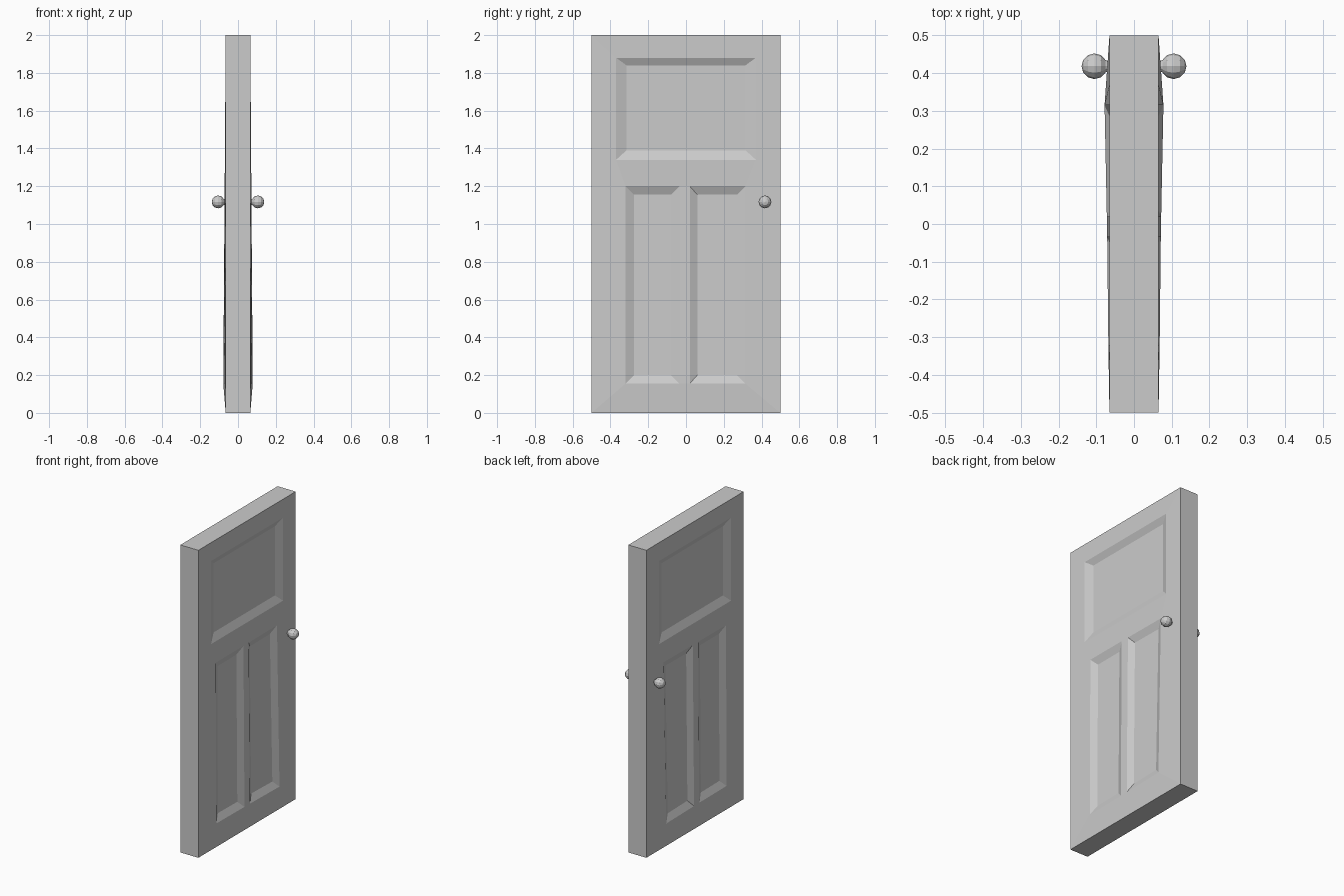
import bpy, bmesh, math

if "Cube" in bpy.data.objects:
    bpy.data.objects.remove(bpy.data.objects["Cube"])


def finish(bm, name):
    bmesh.ops.recalc_face_normals(bm, faces=bm.faces)
    mesh = bpy.data.meshes.new(name)
    bm.to_mesh(mesh)
    bm.free()
    ob = bpy.data.objects.new(name, mesh)
    bpy.context.collection.objects.link(ob)
    mod = ob.modifiers.new("both_sides", 'MIRROR')
    mod.use_axis = (True, False, False)
    mod.merge_threshold = 0.0005
    return ob


T = 0.065       # half thickness
DEPTH = 0.02    # panel recess

# Door leaf: one half, mirrored across its middle plane
bm = bmesh.new()


def ring(y0, y1, z0, z1, xs):
    """Rectangle corners: bottom left, bottom right, top right, top left."""
    pts = [(y0, z0), (y1, z0), (y1, z1), (y0, z1)]
    return [bm.verts.new((x, y, z)) for x, (y, z) in zip(xs, pts)]


def bridge(a, b):
    for i in range(4):
        j = (i + 1) % 4
        bm.faces.new((a[i], a[j], b[j], b[i]))


def panel(outer, inner, xs):
    """Recessed panel with sloped edges; returns its outer corners."""
    a = ring(*outer, xs)
    b = ring(*inner, [x - DEPTH for x in xs])
    bridge(a, b)
    bm.faces.new(b)
    return a


# Outline and edge faces
edge = ring(-0.5, 0.5, 0, 2, [T] * 4)
bridge(edge, ring(-0.5, 0.5, 0, 2, [0] * 4))

# One wide panel above two tall ones; the lower corner bulges slightly
up = panel((-0.37, 0.37, 1.34, 1.88), (-0.315, 0.315, 1.39, 1.84), [0.065] * 4)
le = panel((-0.32, -0.035, 0.155, 1.20), (-0.275, -0.08, 0.20, 1.155),
           [0.068, 0.071, 0.064, 0.064])
ri = panel((0.02, 0.315, 0.155, 1.20), (0.06, 0.27, 0.20, 1.155),
           [0.072, 0.078, 0.060, 0.063])

# Stiles and rails between the panels
bm.faces.new((edge[0], le[0], le[3], up[0], up[3], edge[3]))
bm.faces.new((edge[1], edge[2], up[2], up[1], ri[2], ri[1]))
bm.faces.new((edge[3], up[3], up[2], edge[2]))
bm.faces.new((up[0], le[3], le[2], ri[3], ri[2], up[1]))
bm.faces.new((le[1], ri[0], ri[3], le[2]))
bm.faces.new((edge[0], edge[1], ri[1], ri[0], le[1], le[0]))
finish(bm, "door_leaf")

# Door knobs: turned profile of (distance from door centre, radius)
bm = bmesh.new()
R, CX, KY, KZ, N = 0.034, 0.105, 0.418, 1.117, 12
profile = [(0.055, 0.019), (0.066, 0.019), (0.070, 0.014)]
profile += [(CX - R * math.cos(a), R * math.sin(a))
            for a in (math.radians(d) for d in (28, 60, 90, 120, 150))]
rings = [[bm.verts.new((x, KY + r * math.cos(2 * math.pi * i / N),
                        KZ + r * math.sin(2 * math.pi * i / N)))
          for i in range(N)] for x, r in profile]
for a, b in zip(rings, rings[1:]):
    for i in range(N):
        j = (i + 1) % N
        bm.faces.new((a[i], a[j], b[j], b[i]))
tip = bm.verts.new((CX + R, KY, KZ))
for i in range(N):
    bm.faces.new((rings[-1][i], rings[-1][(i + 1) % N], tip))
bm.faces.new(rings[0])
finish(bm, "door_knobs")
